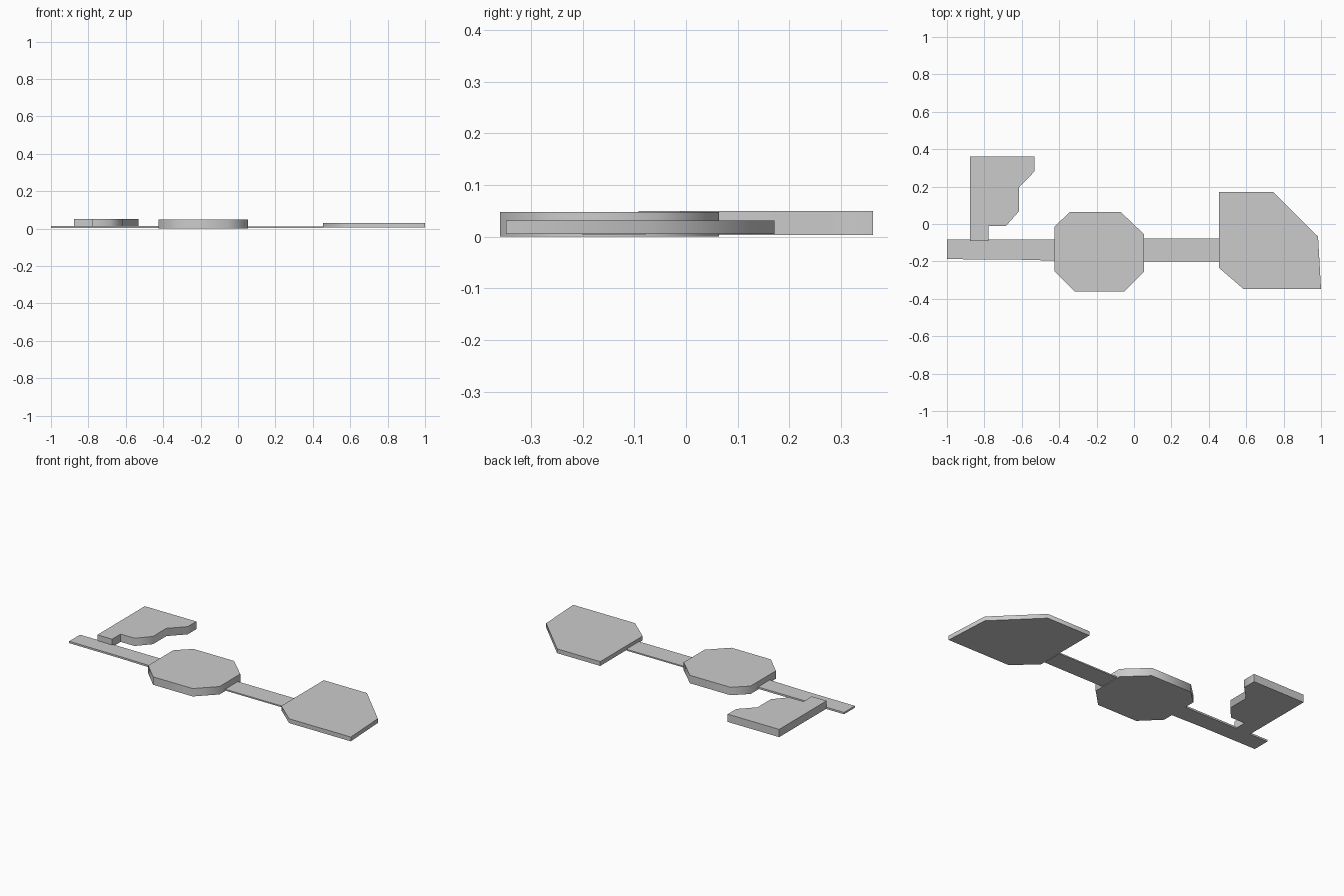
import bpy, bmesh, math

if "Cube" in bpy.data.objects:
    bpy.data.objects.remove(bpy.data.objects["Cube"])


def plate(name, outline, z0, z1):
    """Extrude a flat outline between two heights."""
    bm = bmesh.new()
    face = bm.faces.new([bm.verts.new((x, y, z0)) for x, y in outline])
    top = bmesh.ops.extrude_face_region(bm, geom=[face])
    for v in top["geom"]:
        if isinstance(v, bmesh.types.BMVert):
            v.co.z = z1
    bmesh.ops.recalc_face_normals(bm, faces=bm.faces)
    mesh = bpy.data.meshes.new(name)
    bm.to_mesh(mesh)
    bm.free()
    obj = bpy.data.objects.new(name, mesh)
    bpy.context.collection.objects.link(obj)
    # Sides blend around the 45 degree corners, caps stay crisp
    bpy.ops.object.select_all(action='DESELECT')
    obj.select_set(True)
    bpy.context.view_layer.objects.active = obj
    bpy.ops.object.shade_smooth_by_angle(angle=math.radians(50))
    return obj


# Octagonal centre pad
plate("centre_pad", [(-0.424, -0.013), (-0.343, 0.064), (-0.071, 0.064), (0.054, -0.055),
                     (0.054, -0.254), (-0.052, -0.36), (-0.317, -0.36), (-0.424, -0.254)],
      0.0, 0.048)

# Right pad with clipped corners
plate("right_pad", [(0.455, 0.171), (0.744, 0.171), (0.984, -0.067), (1.0, -0.348),
                    (0.586, -0.348), (0.455, -0.235)], 0.005, 0.031)

# Notched pad at the back left
plate("notched_pad", [(-0.878, 0.362), (-0.533, 0.362), (-0.533, 0.28), (-0.616, 0.195),
                      (-0.616, 0.067), (-0.685, -0.011), (-0.779, -0.011),
                      (-0.779, -0.092), (-0.878, -0.092)], 0.003, 0.05)

# Thin connecting strips
plate("left_strip", [(-1.0, -0.084), (-0.424, -0.084), (-0.424, -0.196),
                     (-0.635, -0.19), (-1.0, -0.188)], 0.004, 0.015)
plate("right_strip", [(0.054, -0.078), (0.455, -0.078), (0.455, -0.2), (0.054, -0.2)],
      0.003, 0.011)
